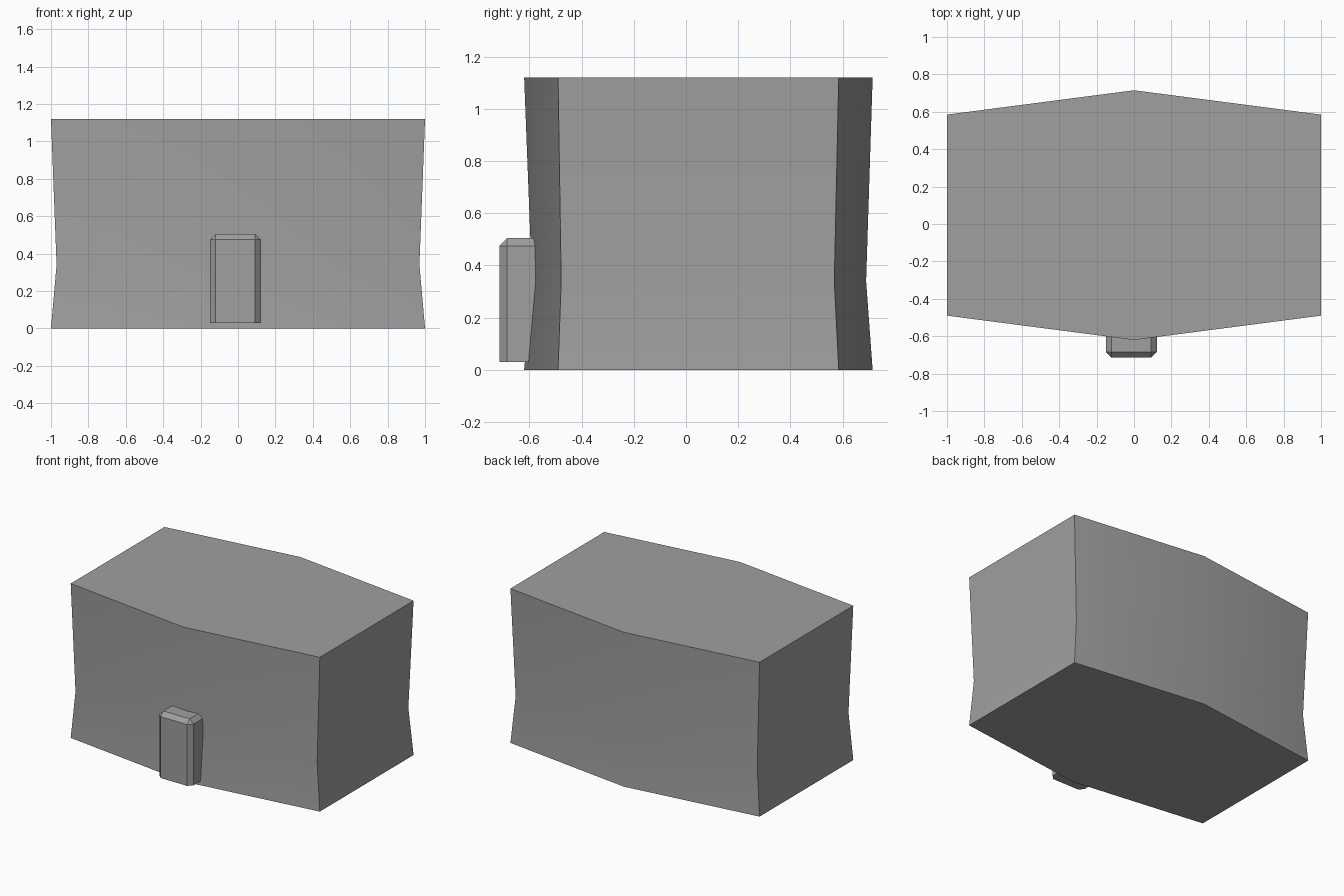
import bpy
import bmesh
from mathutils import Vector

default_cube = bpy.data.objects.get("Cube")
if default_cube:
    bpy.data.objects.remove(default_cube, do_unlink=True)

grey = bpy.data.materials.new("plain grey")
grey.use_nodes = True
colour = (0.35, 0.35, 0.35, 1)
grey.diffuse_color = colour
grey.node_tree.nodes["Principled BSDF"].inputs["Base Color"].default_value = colour


def add_object(name, bm):
    bmesh.ops.recalc_face_normals(bm, faces=bm.faces)
    mesh = bpy.data.meshes.new(name)
    bm.to_mesh(mesh)
    bm.free()
    mesh.materials.append(grey)
    obj = bpy.data.objects.new(name, mesh)
    bpy.context.collection.objects.link(obj)
    return obj


# Building body: a six-sided plan, pinched at the waist
def ring(bm, z, half_width, corner_front, mid_front, corner_back, mid_back):
    plan = [(-half_width, corner_front), (0, mid_front), (half_width, corner_front),
            (half_width, corner_back), (0, mid_back), (-half_width, corner_back)]
    return [bm.verts.new((x, y, z)) for x, y in plan]


wide = (1.0, -0.49, -0.62, 0.585, 0.715)
waist = (0.97, -0.478, -0.59, 0.568, 0.69)
bm = bmesh.new()
rings = [ring(bm, z, *size) for z, size in ((0, wide), (0.34, waist), (1.12, wide))]
for low, high in zip(rings, rings[1:]):
    for i in range(len(low)):
        j = (i + 1) % len(low)
        bm.faces.new((low[i], low[j], high[j], high[i]))
bm.faces.new(rings[0])
bm.faces.new(rings[-1])
body = add_object("building_body", bm)
bpy.ops.object.select_all(action='DESELECT')
body.select_set(True)
bpy.context.view_layer.objects.active = body
bpy.ops.object.shade_smooth_by_angle(angle=0.6)

# Door block: chamfered around its front, sides and top, square at the bottom
low, high = Vector((-0.15, -0.715, 0.03)), Vector((0.122, -0.575, 0.505))
bm = bmesh.new()
bmesh.ops.create_cube(bm, size=1)
for v in bm.verts:
    v.co = (low + high) / 2 + v.co * (high - low)


def is_chamfered(edge):
    mid = (edge.verts[0].co + edge.verts[1].co) / 2
    at_front = mid.y < low.y + 0.01
    at_top = mid.z > high.z - 0.01
    at_bottom = mid.z < low.z + 0.01
    at_back = mid.y > high.y - 0.01
    return (at_front or at_top) and not (at_bottom or at_back)


bmesh.ops.bevel(bm, geom=[e for e in bm.edges if is_chamfered(e)],
                offset=0.03, segments=1, affect='EDGES')
add_object("door", bm)
